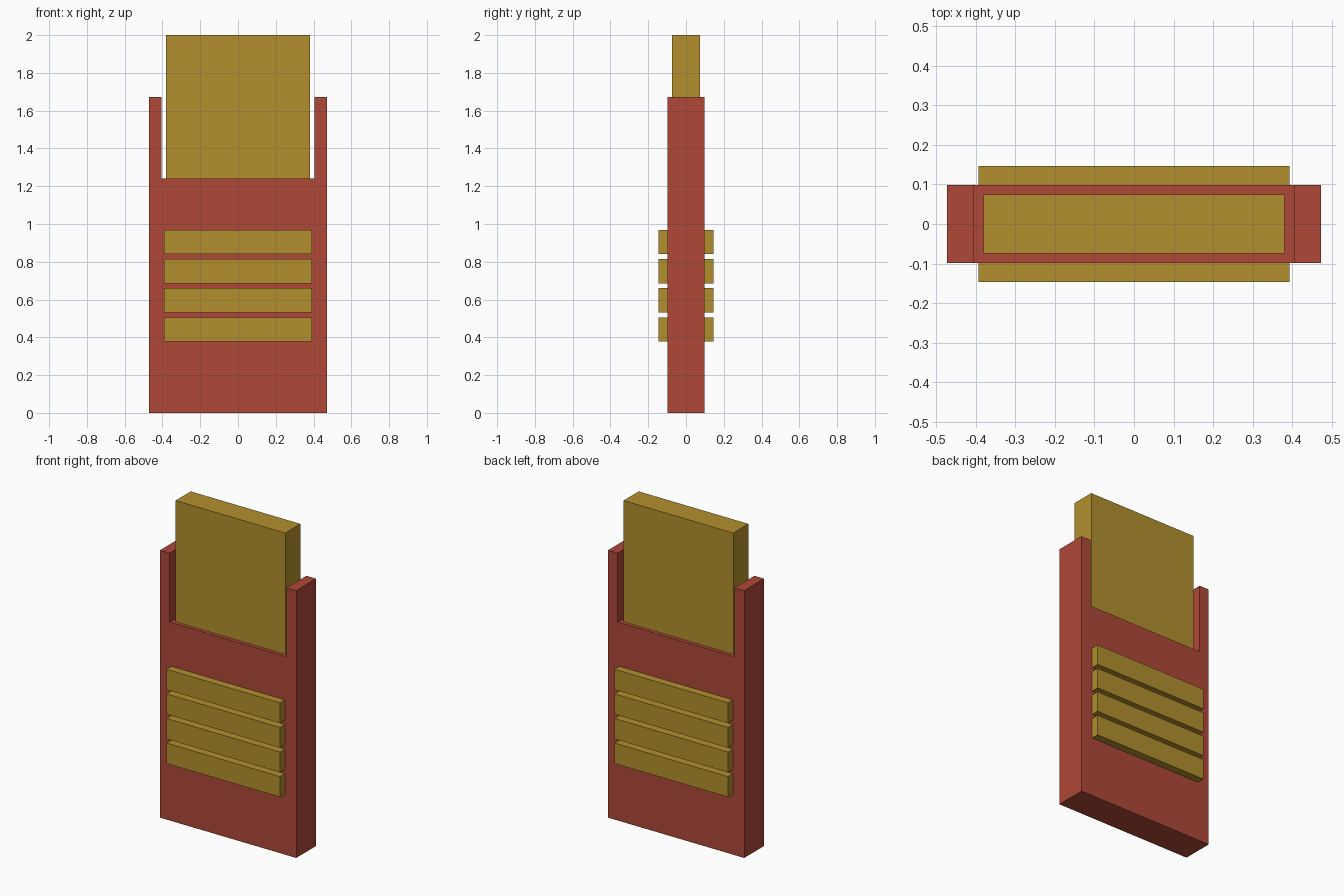
import bpy, bmesh

if "Cube" in bpy.data.objects:
    bpy.data.objects.remove(bpy.data.objects["Cube"])


def material(name, rgb):
    m = bpy.data.materials.new(name)
    m.diffuse_color = (*rgb, 1)
    m.use_nodes = True
    m.node_tree.nodes["Principled BSDF"].inputs["Base Color"].default_value = m.diffuse_color
    return m


red = material("brick red", (0.43, 0.065, 0.039))
gold = material("dull gold", (0.445, 0.275, 0.027))


def finish(name, bm, mat):
    bmesh.ops.recalc_face_normals(bm, faces=bm.faces)
    mesh = bpy.data.meshes.new(name)
    bm.to_mesh(mesh)
    bm.free()
    mesh.materials.append(mat)
    obj = bpy.data.objects.new(name, mesh)
    bpy.context.collection.objects.link(obj)
    return obj


def box(name, half_x, y0, y1, z0, z1, mat):
    bm = bmesh.new()
    bmesh.ops.create_cube(bm, size=1)
    for v in bm.verts:
        v.co = (half_x if v.co.x > 0 else -half_x,
                y1 if v.co.y > 0 else y0,
                z1 if v.co.z > 0 else z0)
    return finish(name, bm, mat)


# Body: U-shaped profile with two side prongs, extruded front to back
W, IN, D = 0.472, 0.405, 0.098
half = [(W, 0), (W, 1.673), (IN, 1.673), (IN, 1.241)]
profile = half + [(-x, z) for x, z in reversed(half)]
bm = bmesh.new()
face = bm.faces.new([bm.verts.new((x, -D, z)) for x, z in profile])
ext = bmesh.ops.extrude_face_region(bm, geom=[face], use_keep_orig=True)
bmesh.ops.translate(bm, vec=(0, 2 * D, 0),
                    verts=[g for g in ext["geom"] if isinstance(g, bmesh.types.BMVert)])
finish("body", bm, red)

# Block standing between the prongs
box("top_block", 0.38, -0.075, 0.075, 1.241, 2.0, gold)

# Four grip ribs on the front and on the back
for i in range(4):
    z = 0.378 + 0.154 * i
    box(f"front_rib_{i + 1}", 0.393, -0.146, -D, z, z + 0.128, gold)
    box(f"back_rib_{i + 1}", 0.393, D, 0.146, z, z + 0.128, gold)
